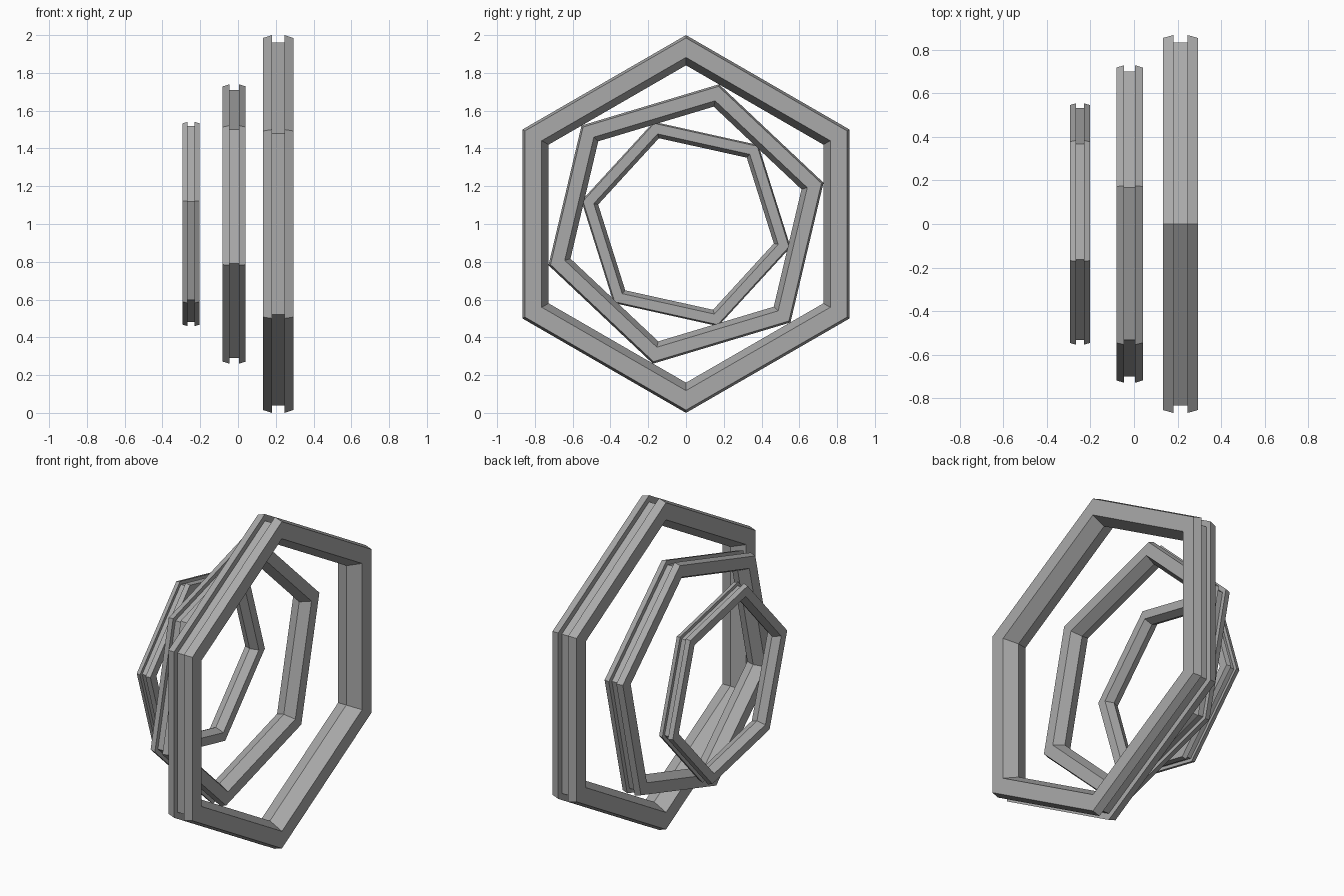
import bpy, bmesh, math

if "Cube" in bpy.data.objects:
    bpy.data.objects.remove(bpy.data.objects["Cube"])

gray = bpy.data.materials.new("plain_gray")
gray.use_nodes = True
color = (0.40, 0.40, 0.40, 1.0)
gray.diffuse_color = color
gray.node_tree.nodes["Principled BSDF"].inputs["Base Color"].default_value = color

# half cross-section as (x offset, corner radius): groove, outer bevel, side, inner ridge
HALF = [(0.033, 0.96), (0.033, 1.0), (0.08, 0.985), (0.08, 0.882)]
RIDGE = [(0.0, 0.84)]
PROFILE = HALF + RIDGE + [(-x, r) for x, r in reversed(HALF)]


def hex_ring(name, center_x, scale, turn):
    """Sweep the cross-section around six mitred corners in the YZ plane."""
    bm = bmesh.new()
    loops = []
    for i in range(6):
        a = math.radians(turn + 60 * i)
        loops.append([bm.verts.new((center_x + x * scale,
                                    r * scale * math.sin(a),
                                    1 + r * scale * math.cos(a)))
                      for x, r in PROFILE])
    n = len(PROFILE)
    for i in range(6):
        a, b = loops[i], loops[(i + 1) % 6]
        for j in range(n):
            k = (j + 1) % n
            bm.faces.new((a[j], a[k], b[k], b[j]))
    bmesh.ops.recalc_face_normals(bm, faces=bm.faces)
    mesh = bpy.data.meshes.new(name)
    bm.to_mesh(mesh)
    bm.free()
    mesh.materials.append(gray)
    bpy.context.collection.objects.link(bpy.data.objects.new(name, mesh))


# three rings, each smaller and turned
hex_ring("large_ring", 0.213, 1.0, 0)
hex_ring("middle_ring", -0.02, 0.76, 13.3)
hex_ring("small_ring", -0.248, 0.567, -17.5)
